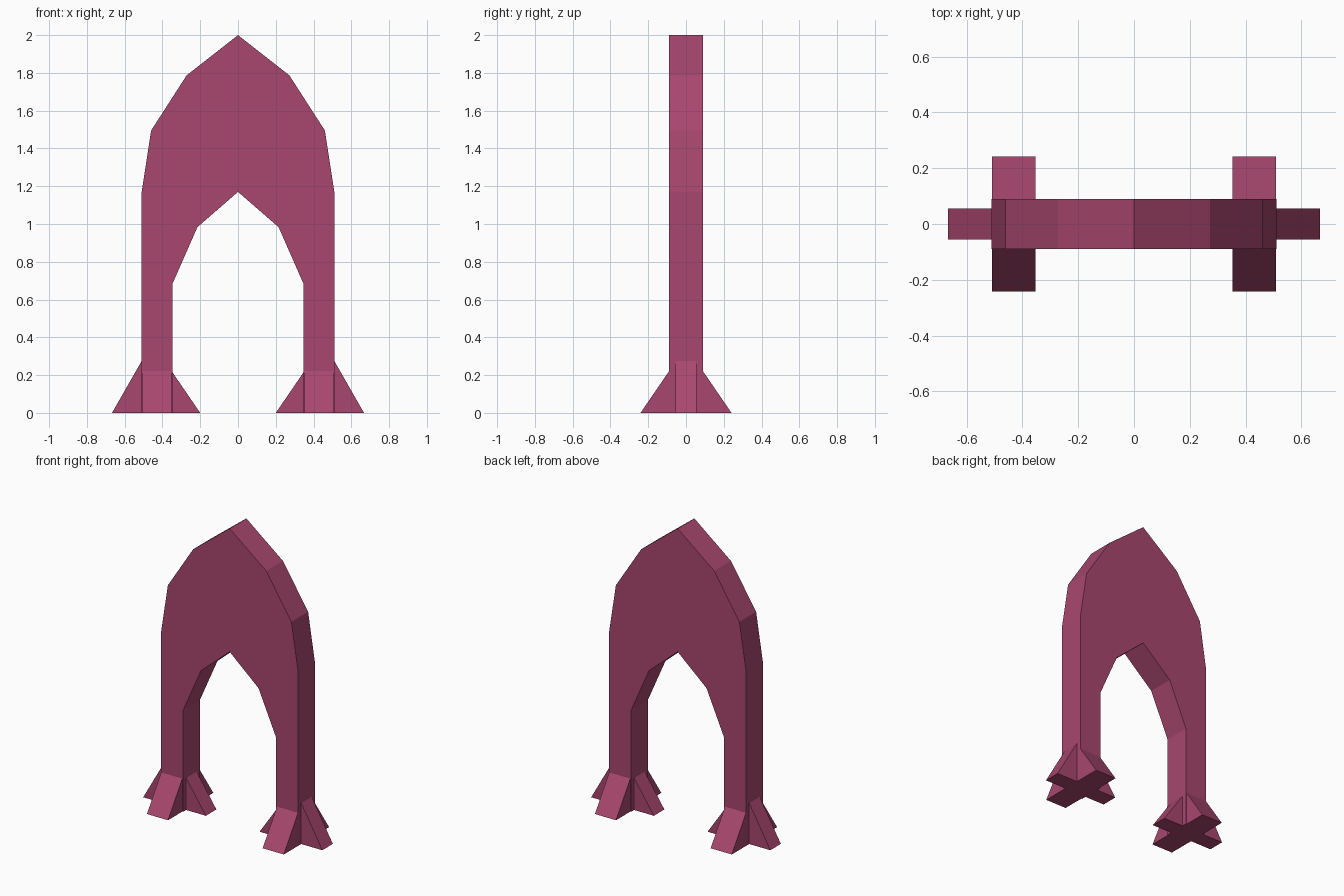
import bpy
import bmesh
from mathutils import Vector

cube = bpy.data.objects.get("Cube")
if cube:
    bpy.data.objects.remove(cube, do_unlink=True)

# Single flat colour
stone = bpy.data.materials.new("raspberry stone")
stone.use_nodes = True
colour = (0.392, 0.063, 0.156, 1)
stone.diffuse_color = colour
bsdf = next(n for n in stone.node_tree.nodes if n.type == 'BSDF_PRINCIPLED')
bsdf.inputs["Base Color"].default_value = colour
bsdf.inputs["Roughness"].default_value = 0.8


def extrude_outline(name, points, depth):
    """Solid made by pushing a closed outline along the depth vector, centred on it."""
    depth = Vector(depth)
    bm = bmesh.new()
    face = bm.faces.new([bm.verts.new(Vector(p) - depth / 2) for p in points])
    pushed = bmesh.ops.extrude_face_region(bm, geom=[face])["geom"]
    moved = [v for v in pushed if isinstance(v, bmesh.types.BMVert)]
    bmesh.ops.translate(bm, verts=moved, vec=depth)
    bmesh.ops.recalc_face_normals(bm, faces=bm.faces)
    mesh = bpy.data.meshes.new(name)
    bm.to_mesh(mesh)
    bm.free()
    mesh.materials.append(stone)
    obj = bpy.data.objects.new(name, mesh)
    bpy.context.collection.objects.link(obj)
    return obj


# Pointed arch: half outlines of the outer and inner edges, mirrored in x
outer = [(0.51, 0), (0.51, 1.17), (0.46, 1.495), (0.272, 1.787)]
inner = [(0.347, 0), (0.347, 0.683), (0.215, 0.983)]


def mirrored(half, peak):
    return half + [(0, peak)] + [(-x, z) for x, z in reversed(half)]


outline = mirrored(outer, 2.0) + mirrored(inner, 1.17)[::-1]
extrude_outline("pointed_arch", [(x, 0, z) for x, z in outline], (0, 0.178, 0))

# Sloping buttresses on four sides of each foot
for side, s in (("left", 1), ("right", -1)):
    for name, root, tip, height in (("outer", 0.51, 0.667, 0.275),
                                    ("inner", 0.347, 0.2, 0.215)):
        mid = 0.43
        extrude_outline(f"{side}_{name}_buttress",
                        [(s * mid, 0, 0), (s * tip, 0, 0),
                         (s * root, 0, height), (s * mid, 0, height)],
                        (0, 0.112, 0))
    for name, d in (("front", -1), ("back", 1)):
        x = s * 0.431
        extrude_outline(f"{side}_{name}_buttress",
                        [(x, 0, 0), (x, d * 0.241, 0),
                         (x, d * 0.089, 0.222), (x, 0, 0.222)],
                        (0.157, 0, 0))
